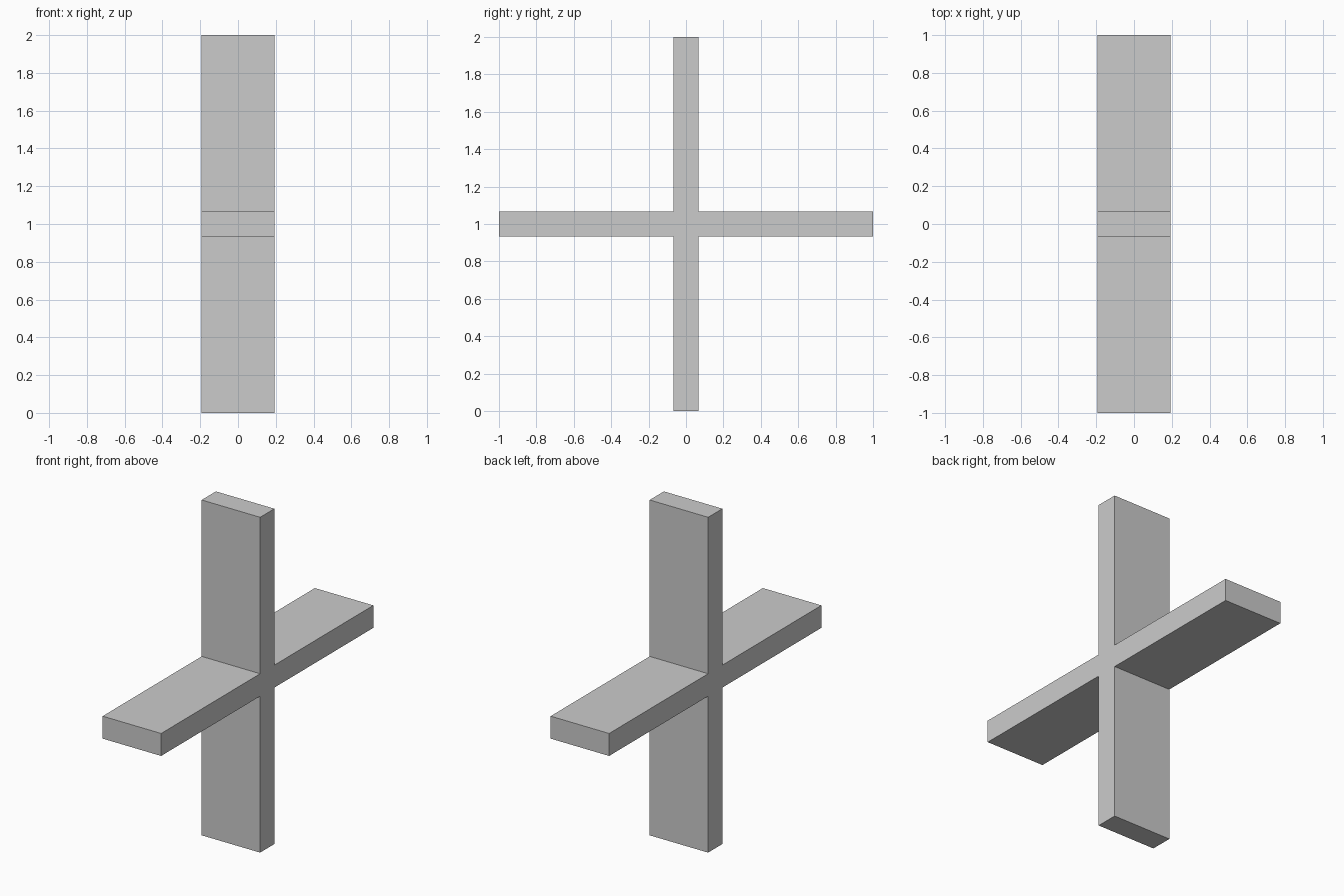
import bpy
import bmesh

if "Cube" in bpy.data.objects:
    bpy.data.objects.remove(bpy.data.objects["Cube"])

HALF_WIDTH = 0.193   # along x
HALF_THICK = 0.067   # bar thickness
REACH = 1.0          # arm length from the centre

# Plus-shaped profile in the y-z plane: one arm's corners turned four times
profile = []
y, z = REACH, HALF_THICK
arm = [(REACH, -HALF_THICK), (REACH, HALF_THICK), (HALF_THICK, HALF_THICK)]
for turn in range(4):
    profile += arm
    arm = [(-b, a) for a, b in arm]

# Extrude the profile across the width
bm = bmesh.new()
face = bm.faces.new([bm.verts.new((-HALF_WIDTH, a, b + REACH)) for a, b in profile])
result = bmesh.ops.extrude_face_region(bm, geom=[face], use_keep_orig=True)
moved = [v for v in result["geom"] if isinstance(v, bmesh.types.BMVert)]
bmesh.ops.translate(bm, verts=moved, vec=(2 * HALF_WIDTH, 0, 0))
bmesh.ops.recalc_face_normals(bm, faces=bm.faces)

mesh = bpy.data.meshes.new("crossed_bars")
bm.to_mesh(mesh)
bm.free()
bpy.context.collection.objects.link(bpy.data.objects.new("crossed_bars", mesh))
